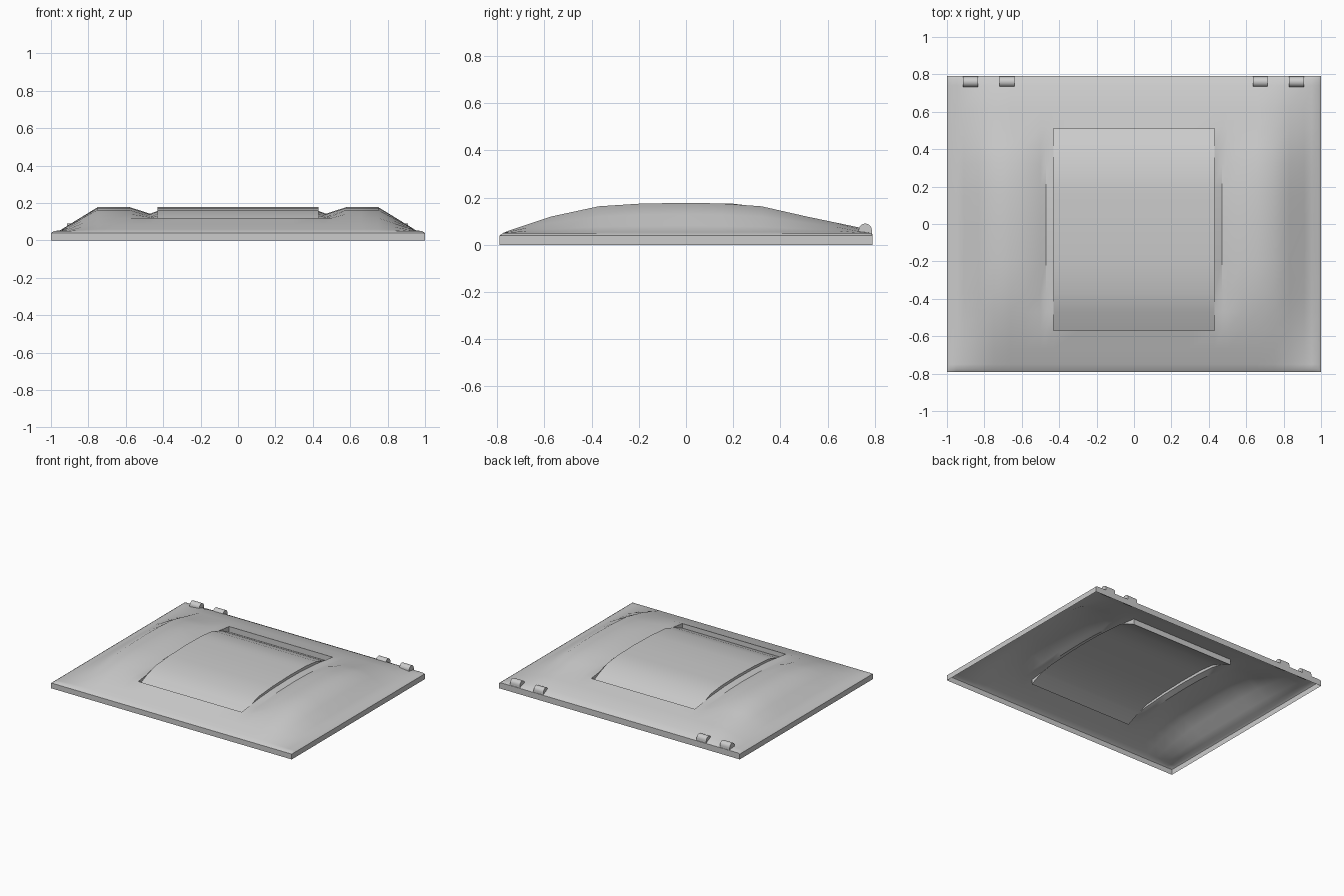
import bpy, bmesh, math

cube = bpy.data.objects.get("Cube")
if cube:
    bpy.data.objects.remove(cube, do_unlink=True)

paint = bpy.data.materials.new("grey_paint")
paint.use_nodes = True
grey = (0.6, 0.6, 0.6, 1)
paint.diffuse_color = grey
paint.node_tree.nodes["Principled BSDF"].inputs["Base Color"].default_value = grey


def lerp_curve(points, t):
    """Height of a polyline profile at t."""
    if t <= points[0][0]:
        return points[0][1]
    for (a, va), (b, vb) in zip(points, points[1:]):
        if t <= b:
            return va + (vb - va) * (t - a) / (b - a)
    return points[-1][1]


def finish(name, bm, angle=35):
    mesh = bpy.data.meshes.new(name)
    bm.to_mesh(mesh)
    bm.free()
    obj = bpy.data.objects.new(name, mesh)
    bpy.context.collection.objects.link(obj)
    mesh.materials.append(paint)
    bpy.ops.object.select_all(action='DESELECT')
    obj.select_set(True)
    bpy.context.view_layer.objects.active = obj
    bpy.ops.object.shade_smooth_by_angle(angle=math.radians(angle))
    return obj


# Profiles: along the length, across the half width, side grooves, centre panel
LENGTH = [(-.79, .04), (-.775, .05), (-.75, .06), (-.57, .12), (-.37, .163), (-.2, .174),
          (0, .178), (.15, .175), (.32, .163), (.51, .12), (.74, .072), (.775, .055), (.79, .045)]
WIDTH = [(0, .178), (.75, .178), (.91, .08), (.95, .055), (.985, .05), (1, .04)]
GROOVE = [(.43, .02), (.47, .035), (.5, .025), (.58, 0)]
GROOVE_FADE = [(-.57, 0), (-.37, 1), (.32, 1), (.51, 0)]
PANEL = [(-.57, .085), (-.47, .128), (-.37, .16), (-.2, .173), (0, .178),
         (.2, .174), (.32, .16), (.42, .122), (.51, .078)]
RIM, TOP = .05, .178
HALF, FRONT, BACK = .43, -.57, .51

half_x = [.14, .29, .43, .47, .5, .58, .66, .75, .83, .91, .95, .985, 1]
xs = [-x for x in reversed(half_x)] + [0] + half_x
ys = sorted({p[0] for p in LENGTH + PANEL} | {-.67, .62})


def hood_height(x, y):
    w, l = lerp_curve(WIDTH, abs(x)), lerp_curve(LENGTH, y)
    if min(w, l) < RIM:
        return min(w, l)
    z = RIM + (w - RIM) * (l - RIM) / (TOP - RIM)
    return z - lerp_curve(GROOVE, abs(x)) * lerp_curve(GROOVE_FADE, y)


def add_sheet(bm, xs, ys, height, keep):
    verts = {}

    def vert(x, y):
        if (x, y) not in verts:
            verts[x, y] = bm.verts.new((x, y, height(x, y)))
        return verts[x, y]

    for x0, x1 in zip(xs, xs[1:]):
        for y0, y1 in zip(ys, ys[1:]):
            if keep((x0 + x1) / 2, (y0 + y1) / 2):
                bm.faces.new([vert(x0, y0), vert(x1, y0), vert(x1, y1), vert(x0, y1)])
    return verts


def loop_points(xs, ys):
    """Perimeter of a grid, counter-clockwise."""
    return ([(x, ys[0]) for x in xs] + [(xs[-1], y) for y in ys[1:]] +
            [(x, ys[-1]) for x in xs[-2::-1]] + [(xs[0], y) for y in ys[-2:0:-1]])


def add_wall(bm, loop, top, bottom):
    for a, b in zip(loop, loop[1:] + loop[:1]):
        bm.faces.new([bottom[a], bottom[b], top[b], top[a]])


# Hood shell with its turned-down rim
def in_panel(x, y):
    return abs(x) < HALF and FRONT < y < BACK


bm = bmesh.new()
hood = add_sheet(bm, xs, ys, hood_height, lambda x, y: not in_panel(x, y))
edge = loop_points(xs, ys)
base = {p: bm.verts.new((p[0], p[1], 0)) for p in edge}
add_wall(bm, edge, hood, base)

# Arched centre panel, joined to the opening by upright walls
panel_xs = [x for x in xs if abs(x) <= HALF]
panel_ys = [y for y in ys if FRONT <= y <= BACK]
panel = add_sheet(bm, panel_xs, panel_ys, lambda x, y: lerp_curve(PANEL, y), in_panel)
add_wall(bm, loop_points(panel_xs, panel_ys), panel, hood)
finish("hood_panel", bm)

# Hinge knuckles: rounded profile extruded across
for i, x in enumerate((-.875, -.68, .675, .87)):
    bm = bmesh.new()
    arc = [(.76 + .028 * math.cos(a), .062 + .028 * math.sin(a))
           for a in (math.pi * k / 8 for k in range(9))]
    profile = [(.788, .03)] + arc + [(.732, .04)]
    face = bm.faces.new([bm.verts.new((x - .04, y, z)) for y, z in profile])
    side = bmesh.ops.extrude_face_region(bm, geom=[face])
    moved = [g for g in side["geom"] if isinstance(g, bmesh.types.BMVert)]
    bmesh.ops.translate(bm, verts=moved, vec=(.08, 0, 0))
    bmesh.ops.recalc_face_normals(bm, faces=bm.faces)
    finish(f"hinge_{i + 1}", bm)
